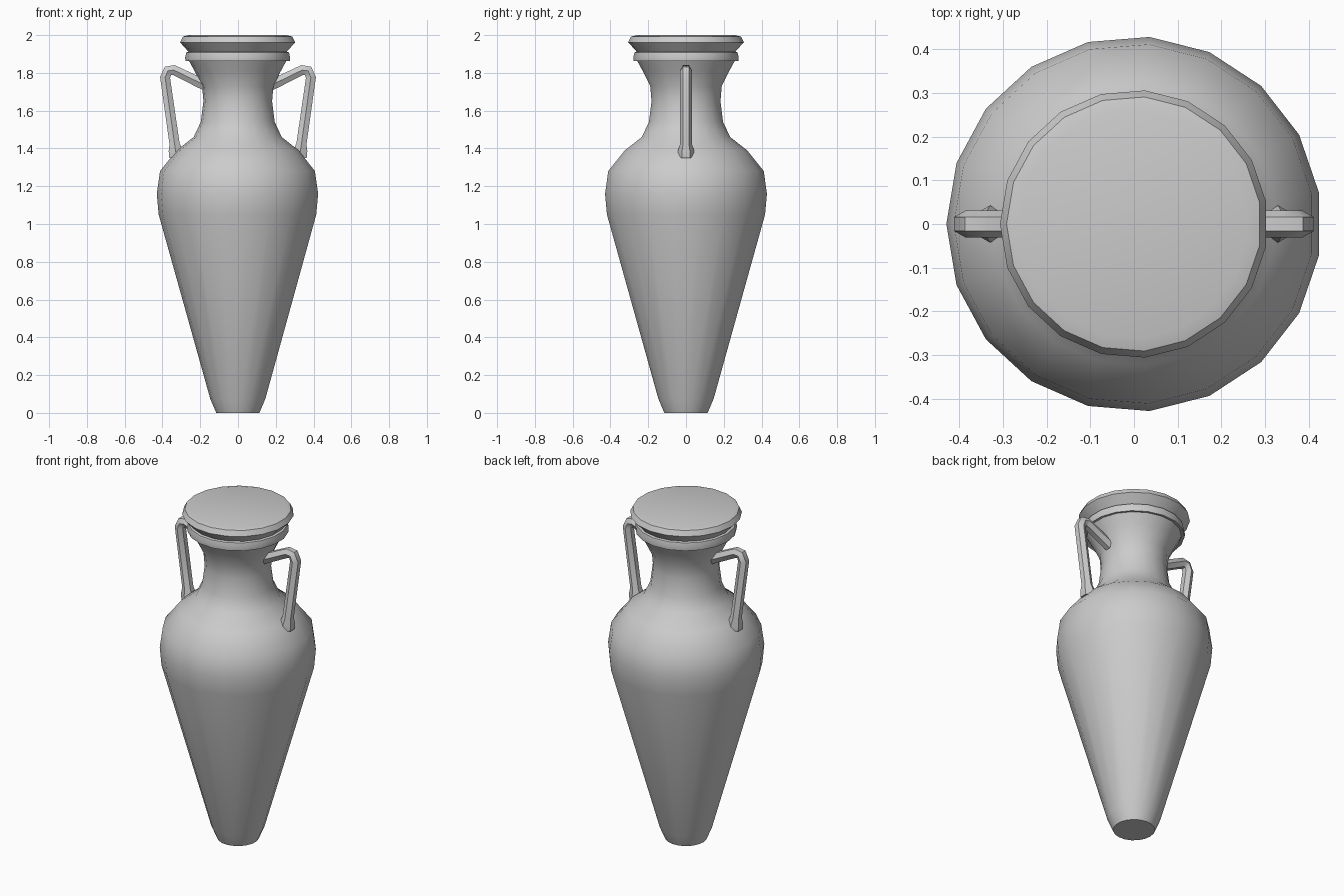
import bpy, bmesh, math

if "Cube" in bpy.data.objects:
    bpy.data.objects.remove(bpy.data.objects["Cube"])

SIDES = 19


def smooth(obj, angle):
    bpy.ops.object.select_all(action='DESELECT')
    obj.select_set(True)
    bpy.context.view_layer.objects.active = obj
    bpy.ops.object.shade_smooth_by_angle(angle=math.radians(angle))


def lathe(name, profile):
    bm = bmesh.new()
    rings = []
    for r, z in profile:
        rings.append([bm.verts.new((r * math.cos(math.pi + math.tau * i / SIDES),
                                    r * math.sin(math.pi + math.tau * i / SIDES), z))
                      for i in range(SIDES)])
    for a, b in zip(rings, rings[1:]):
        for i in range(SIDES):
            j = (i + 1) % SIDES
            bm.faces.new((a[i], a[j], b[j], b[i]))
    bm.faces.new(rings[0][::-1])
    bm.faces.new(rings[-1])
    mesh = bpy.data.meshes.new(name)
    bm.to_mesh(mesh)
    bm.free()
    obj = bpy.data.objects.new(name, mesh)
    bpy.context.collection.objects.link(obj)
    smooth(obj, 42)
    return obj


def handle(name, side):
    # x, z and radius along the bent rod, flared at the foot
    path = [(0.15, 1.725, 0.034), (0.20, 1.747, 0.032), (0.34, 1.815, 0.031),
            (0.371, 1.811, 0.031), (0.386, 1.775, 0.031), (0.336, 1.425, 0.031),
            (0.331, 1.39, 0.042), (0.326, 1.355, 0.044)]
    curve = bpy.data.curves.new(name, 'CURVE')
    curve.dimensions = '3D'
    curve.bevel_depth = 1.0
    curve.bevel_resolution = 1
    curve.use_fill_caps = True
    spline = curve.splines.new('POLY')
    spline.points.add(len(path) - 1)
    for p, (x, z, r) in zip(spline.points, path):
        p.co = (side * x, 0, z, 1)
        p.radius = r
    obj = bpy.data.objects.new(name, curve)
    bpy.context.collection.objects.link(obj)
    bpy.ops.object.select_all(action='DESELECT')
    obj.select_set(True)
    bpy.context.view_layer.objects.active = obj
    bpy.ops.object.convert(target='MESH')
    smooth(bpy.context.view_layer.objects.active, 50)


# Vase body, neck and double rim
lathe("vase_body", [
    (0.115, 0.0), (0.147, 0.075), (0.42, 1.05), (0.43, 1.16), (0.413, 1.28),
    (0.325, 1.39), (0.235, 1.46), (0.197, 1.54), (0.183, 1.65), (0.19, 1.73),
    (0.23, 1.81), (0.26, 1.865), (0.278, 1.862), (0.28, 1.88), (0.274, 1.908),
    (0.262, 1.912), (0.307, 1.962), (0.292, 1.992), (0.262, 2.0)])

# Pair of handles
handle("right_handle", 1)
handle("left_handle", -1)
